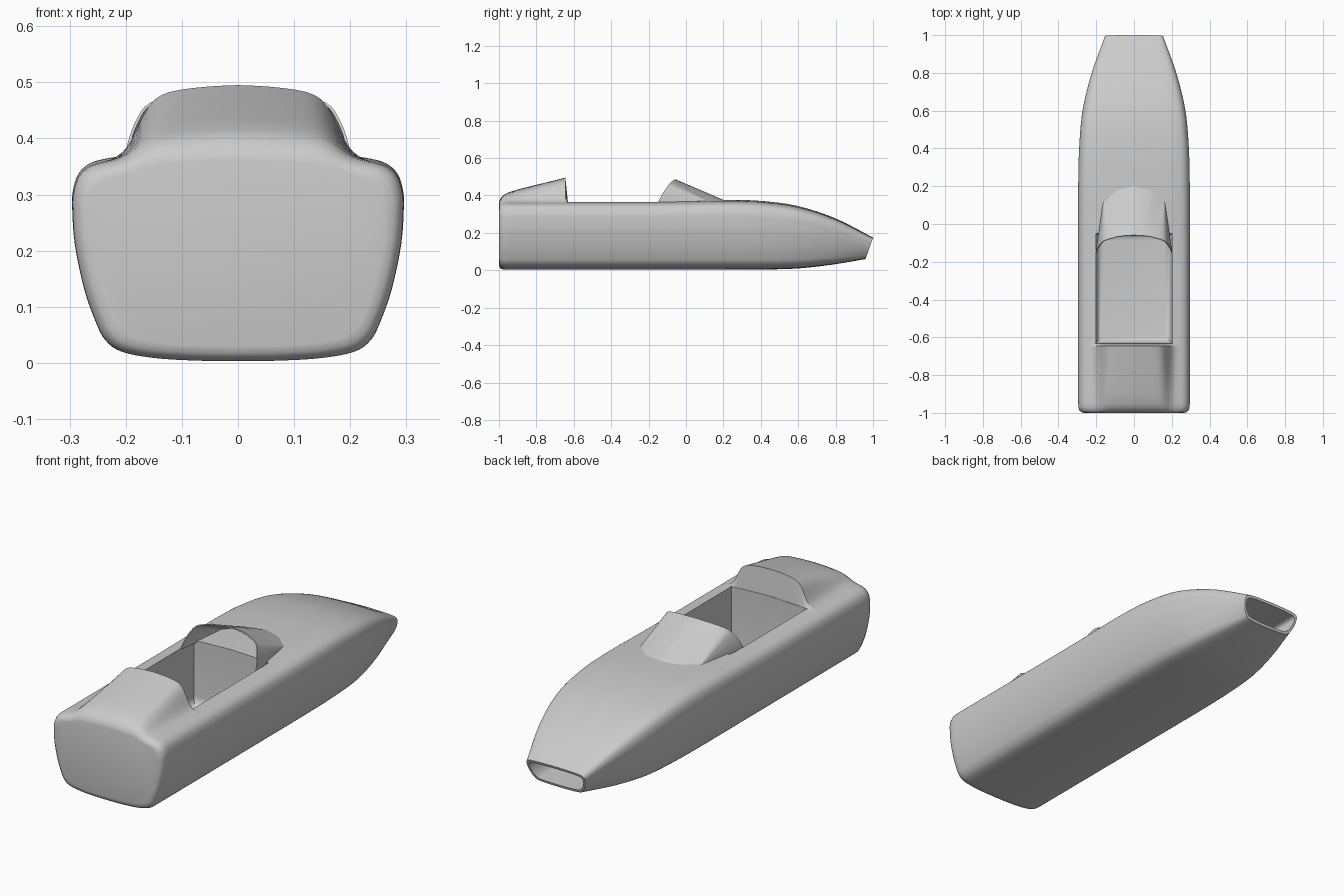
import bpy, bmesh, math
from mathutils import Vector

cube = bpy.data.objects.get("Cube")
if cube:
    bpy.data.objects.remove(cube, do_unlink=True)

paint = bpy.data.materials.new("body_grey")
paint.use_nodes = True
grey = (0.6, 0.6, 0.6, 1)
paint.diffuse_color = grey
paint.node_tree.nodes["Principled BSDF"].inputs["Base Color"].default_value = grey


def spline(points, n):
    """Catmull-Rom curve through points, n samples per span."""
    p = [Vector(q) for q in points]
    p = [2 * p[0] - p[1]] + p + [2 * p[-1] - p[-2]]
    out = []
    for a, b, c, d in zip(p, p[1:], p[2:], p[3:]):
        for i in range(n):
            t = i / n
            out.append(0.5 * (2 * b + (c - a) * t + (2 * a - 5 * b + 4 * c - d) * t * t
                              + (3 * b - a - 3 * c + d) * t ** 3))
    return out + [p[-2]]


def lerp_table(table, v):
    """Piecewise linear lookup, clamped at both ends."""
    if v <= table[0][0]:
        return table[0][1]
    for (a, fa), (b, fb) in zip(table, table[1:]):
        if v <= b:
            return fa + (fb - fa) * (v - a) / (b - a)
    return table[-1][1]


def loft(name, rings, closed, caps=False):
    """Skin a list of equally long point rows."""
    bm = bmesh.new()
    rows = [[bm.verts.new(p) for p in r] for r in rings]
    count = len(rows[0])
    for r, s in zip(rows, rows[1:]):
        for i in range(count if closed else count - 1):
            j = (i + 1) % count
            bm.faces.new((r[i], r[j], s[j], s[i]))
    if caps:
        bm.faces.new(rows[0])
        bm.faces.new(rows[-1])
    bmesh.ops.remove_doubles(bm, verts=bm.verts, dist=1e-5)
    bmesh.ops.recalc_face_normals(bm, faces=bm.faces)
    return make(name, bm)


def make(name, bm):
    mesh = bpy.data.meshes.new(name)
    bm.to_mesh(mesh)
    bm.free()
    ob = bpy.data.objects.new(name, mesh)
    bpy.context.collection.objects.link(ob)
    mesh.materials.append(paint)
    return ob


def apply_and_smooth(ob, angle):
    bpy.ops.object.select_all(action='DESELECT')
    ob.select_set(True)
    bpy.context.view_layer.objects.active = ob
    for m in list(ob.modifiers):
        bpy.ops.object.modifier_apply(modifier=m.name)
    bpy.ops.object.shade_smooth_by_angle(angle=math.radians(angle))


# Hull cross-section, half width and height both scaled to one
half = spline([(0, 1), (.17, .997), (.34, .992), (.5, .987), (.66, .98), (.8, .965),
               (.9, .94), (.965, .89), (.997, .81), (1, .72), (.985, .56), (.93, .35),
               (.86, .19), (.8, .1), (.7, .045), (.5, .015), (.25, .003), (0, 0)], 4)
section = half + [Vector((-p.x, p.y)) for p in reversed(half[1:-1])]

# Rear fairing: height along the body and shape across it
fairing_height = [(-1, .015), (-.992, .024), (-.97, .036), (-.95, .044), (-.9, .06),
                  (-.8, .085), (-.645, .123)]
fairing_shape = spline([(0, 1), (.05, .99), (.1, .96), (.13, .91), (.15, .82), (.168, .62),
                        (.185, .34), (.2, .14), (.22, .03), (.24, 0)], 4)


def ring(y, w, b, t, fairing=False, shrink=0.0, back=0.0):
    """One hull section; the nose sections lean forward at the top."""
    h = lerp_table(fairing_height, y) if fairing else 0
    lean = .04 * max(0, (y - .6) / .4)
    pts = []
    for p in section:
        x, z = p.x * (w - shrink), b + shrink + p.y * (t - b - 2 * shrink)
        lift = h * lerp_table(fairing_shape, abs(x)) if p.y > .5 else 0
        pts.append((x, y - back - lean * (t - z) / (t - b), z + lift))
    return pts


# Hull: rounded tail, faired rear deck, straight middle, tapering nose, nose duct
width, low, deck = .295, .003, .372
rings = [ring(-1, .262, .03, .345, True), ring(-.997, .277, .017, .355, True),
         ring(-.988, .288, .008, .364, True), ring(-.97, .294, low, .37, True)]
rings += [ring(-.95 + .05 * i, width, low, deck, True) for i in range(7)]
rings += [ring(-.645, width, low, deck, True), ring(-.632, width, low, deck)]
stations = [(-.6, width, low, deck), (-.4, width, low, deck), (-.2, width, low, deck),
            (0, width, low, .374), (.2, width, low, .377), (.4, .29, .004, .371),
            (.6, .272, .01, .343), (.8, .225, .03, .277), (1, .155, .06, .175)]
rings += [ring(*s) for s in spline(stations, 6)]
nose = stations[-1]
rings += [ring(*nose, shrink=.012), ring(*nose, shrink=.014, back=.15)]
hull = loft("hull", rings, True, caps=True)

# Cockpit tub, cut with a box whose lower edges are rounded
bm = bmesh.new()
bmesh.ops.create_cube(bm, size=1)
for v in bm.verts:
    v.co = (v.co.x * .4, -.34 + v.co.y * .58, .33 + v.co.z * .54)
floor_edges = [e for e in bm.edges if all(v.co.z < .1 for v in e.verts)]
bmesh.ops.bevel(bm, geom=floor_edges, offset=.04, segments=6, profile=.5, affect='EDGES')
cutter = make("cockpit_cutter", bm)
cutter.hide_render = True
cut = hull.modifiers.new("cockpit", 'BOOLEAN')
cut.operation = 'DIFFERENCE'
cut.solver = 'EXACT'
cut.object = cutter
apply_and_smooth(hull, 35)
bpy.data.objects.remove(cutter, do_unlink=True)

# Cockpit cowl: curved front panel between two fan-shaped side panels
side_edge = spline([(.2, -.15, .36), (.194, -.135, .392), (.18, -.112, .43),
                    (.155, -.088, .462), (.09, -.068, .479)], 4)
front_edge = spline([(.09, -.068, .479), (.045, -.062, .483), (0, -.06, .485)], 4)
front_base = spline([(.16, .13, .362), (.09, .18, .37), (0, .2, .374)], 4)
apex = front_base[0]
pairs = [(p, apex) for p in side_edge] + list(zip(front_edge, front_base))[1:]


def flip(p):
    return Vector((-p.x, p.y, p.z))


pairs += [(flip(a), flip(b)) for a, b in reversed(pairs[:-1])]
cowl = loft("cockpit_cowl", [[a.lerp(b, i / 6) for a, b in pairs] for i in range(7)], False)
shell = cowl.modifiers.new("thickness", 'SOLIDIFY')
shell.thickness = .005
shell.offset = 0
apply_and_smooth(cowl, 25)
